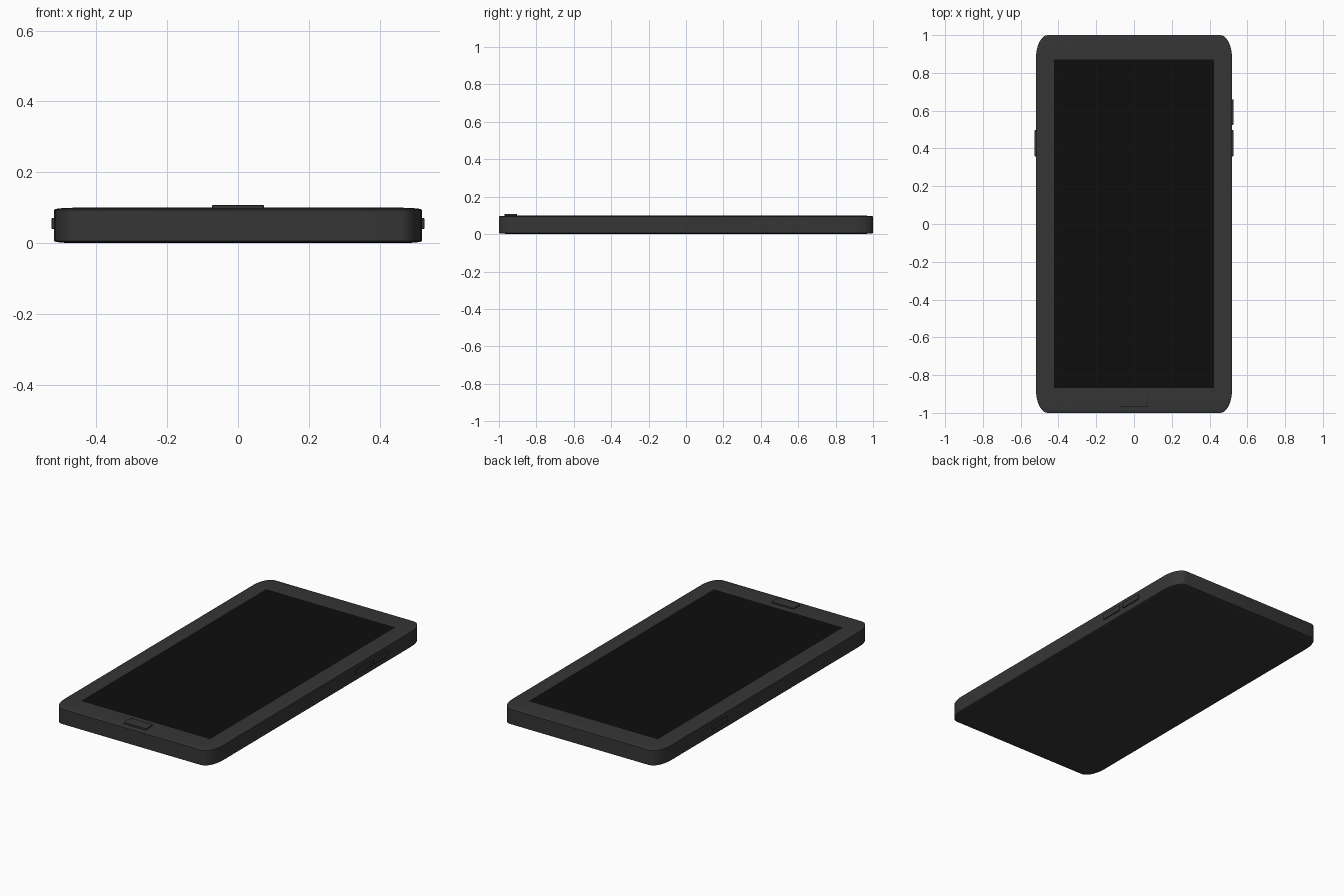
import bpy, bmesh
from mathutils import Vector

if "Cube" in bpy.data.objects:
    bpy.data.objects.remove(bpy.data.objects["Cube"])


def material(name, value):
    m = bpy.data.materials.new(name)
    m.diffuse_color = (value, value, value, 1)
    m.use_nodes = True
    m.node_tree.nodes["Principled BSDF"].inputs["Base Color"].default_value = m.diffuse_color
    return m


CASE = material("charcoal", 0.036)
SCREEN = material("screen black", 0.004)


def rounded_box(name, lo, hi, bevel, segments):
    """Unit-proportioned rounded cube stretched to fit between two corners."""
    lo, hi = Vector(lo), Vector(hi)
    bm = bmesh.new()
    bmesh.ops.create_cube(bm, size=2)
    bmesh.ops.bevel(bm, geom=bm.edges[:], offset=bevel, segments=segments,
                    profile=0.5, affect='EDGES')
    half, mid = (hi - lo) / 2, (hi + lo) / 2
    for v in bm.verts:
        v.co = Vector(a * b for a, b in zip(v.co, half)) + mid
    bm.normal_update()
    me = bpy.data.meshes.new(name)
    bm.to_mesh(me)
    bm.free()
    ob = bpy.data.objects.new(name, me)
    bpy.context.collection.objects.link(ob)
    me.materials.append(CASE)
    return ob


def smooth(ob):
    bpy.ops.object.select_all(action='DESELECT')
    ob.select_set(True)
    bpy.context.view_layer.objects.active = ob
    bpy.ops.object.shade_smooth_by_angle(angle=0.6)


# Case
body = rounded_box("body", (-0.519, -1, 0), (0.519, 1, 0.1), 0.12, 6)
body.data.materials.append(SCREEN)

# Screen cut into the flat top face, flush with the bezel
bm = bmesh.new()
bm.from_mesh(body.data)
top = max(bm.faces, key=lambda f: f.calc_area() * f.normal.z)
bmesh.ops.inset_individual(bm, faces=[top], thickness=0.01)
for v in top.verts:
    v.co.x = 0.424 if v.co.x > 0 else -0.424
    v.co.y = 0.87 if v.co.y > 0 else -0.867
top.material_index = 1
bm.to_mesh(body.data)
bm.free()

# Buttons: home key on the front, two volume keys right, one key left
parts = [body,
         rounded_box("home_button", (-0.073, -0.97, 0.085), (0.073, -0.903, 0.108), 0.12, 3)]
for name, side, y0, y1 in (("volume_up", 1, 0.525, 0.66),
                           ("volume_down", 1, 0.358, 0.497),
                           ("power_button", -1, 0.358, 0.497)):
    x0, x1 = sorted((side * 0.505, side * 0.526))
    parts.append(rounded_box(name, (x0, y0, 0.04), (x1, y1, 0.071), 0.12, 3))

for p in parts:
    smooth(p)
